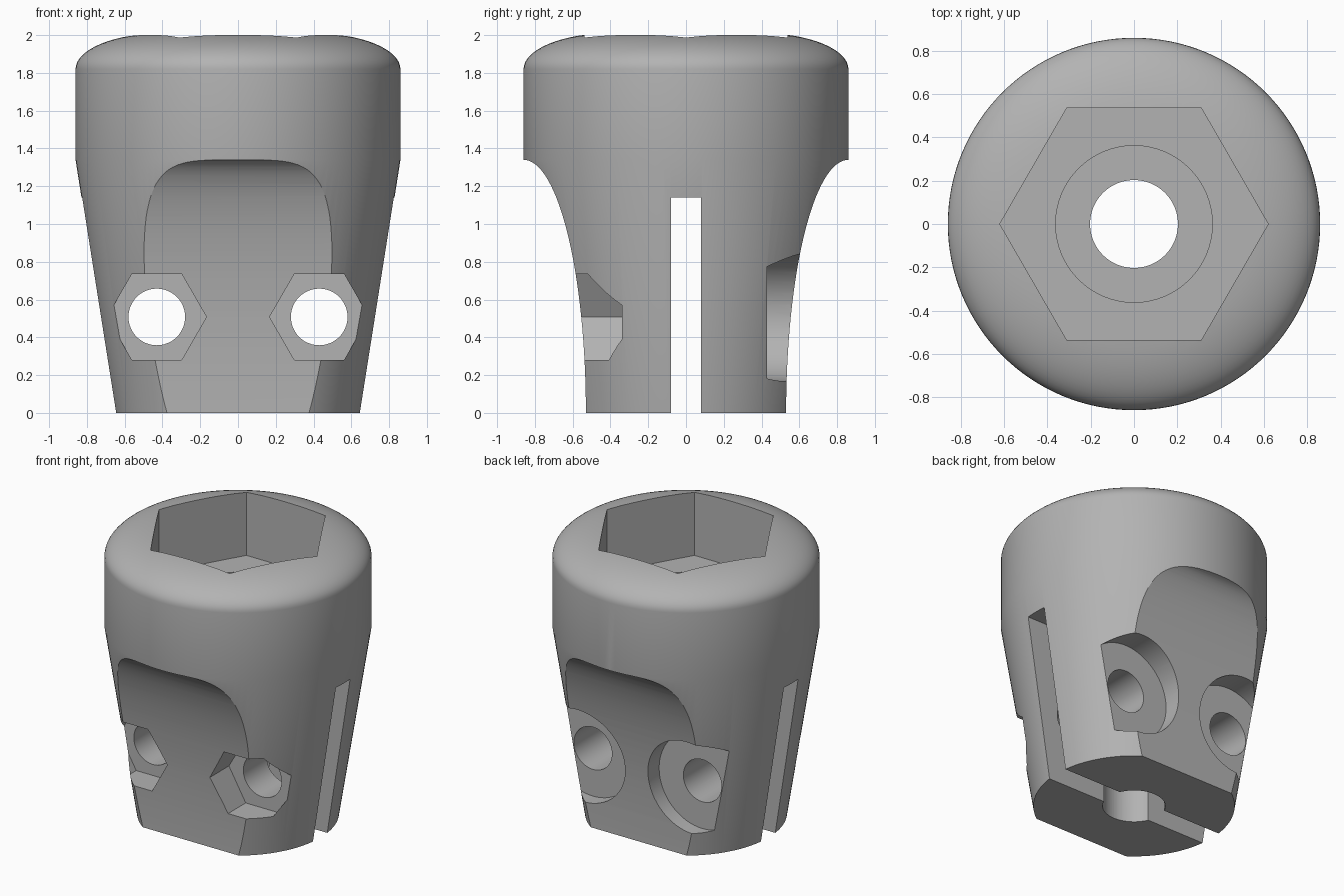
import bpy, bmesh
from math import pi, sin, cos, radians
from mathutils import Matrix, Vector

if "Cube" in bpy.data.objects:
    bpy.data.objects.remove(bpy.data.objects["Cube"], do_unlink=True)

grey = bpy.data.materials.new("plain grey")
grey.use_nodes = True
grey.diffuse_color = (0.45, 0.45, 0.45, 1)
grey.node_tree.nodes["Principled BSDF"].inputs["Base Color"].default_value = grey.diffuse_color


def make(name, bm):
    bmesh.ops.recalc_face_normals(bm, faces=bm.faces)
    mesh = bpy.data.meshes.new(name)
    bm.to_mesh(mesh)
    bm.free()
    mesh.materials.append(grey)
    ob = bpy.data.objects.new(name, mesh)
    bpy.context.collection.objects.link(ob)
    return ob


def prism(name, sides, radius, start, end, axis="Z", turn=0):
    """Regular prism from point start to point end along Z or Y."""
    a, b = Vector(start), Vector(end)
    bm = bmesh.new()
    rot = Matrix.Rotation(radians(90), 4, "X") if axis == "Y" else Matrix()
    matrix = Matrix.Translation((a + b) / 2) @ rot @ Matrix.Rotation(turn, 4, "Z")
    bmesh.ops.create_cone(bm, cap_ends=True, segments=sides, radius1=radius,
                          radius2=radius, depth=(b - a).length, matrix=matrix)
    return make(name, bm)


def extrude_x(name, outline, half):
    """Solid with a y-z outline, stretched along x."""
    bm = bmesh.new()
    face = bm.faces.new([bm.verts.new((-half, y, z)) for y, z in outline])
    new = bmesh.ops.extrude_face_region(bm, geom=[face])["geom"]
    bmesh.ops.translate(bm, vec=(2 * half, 0, 0),
                        verts=[v for v in new if isinstance(v, bmesh.types.BMVert)])
    return make(name, bm)


# Turned body: tapered skirt, straight collar, domed shoulder
profile = [(0, 0), (0.65, 0), (0.86, 1.34), (0.86, 1.82)]
for i in range(1, 17):
    t = i / 16 * pi / 2
    profile.append((0.4 + 0.46 * cos(t), 1.82 + 0.19 * sin(t)))
profile.append((0, 2.01))
bm = bmesh.new()
verts = [bm.verts.new((r, 0, z)) for r, z in profile]
edges = [bm.edges.new(pair) for pair in zip(verts, verts[1:])]
bmesh.ops.spin(bm, geom=verts + edges, cent=(0, 0, 0), axis=(0, 0, 1),
               angle=2 * pi, steps=128, use_merge=True)
bmesh.ops.remove_doubles(bm, verts=bm.verts, dist=1e-5)
body = make("clamp_body", bm)

cutters = []

# Concave elliptical scoops, front and back
for name, side in (("front_scoop", -1), ("back_scoop", 1)):
    outline = [(0.86 - 0.33 * cos(i / 32 * pi / 2), 1.34 * sin(i / 32 * pi / 2))
               for i in range(33)]
    outline += [(1.2, 1.34), (1.2, -0.1), (0.53, -0.1)]
    cutters.append(extrude_x(name, [(side * y, z) for y, z in outline], 1.2))

# Slot splitting the skirt into two jaws
cutters.append(extrude_x("jaw_slot", [(-0.08, -0.1), (0.08, -0.1), (0.08, 1.14), (-0.08, 1.14)], 1.2))

# Hexagonal socket, washer seat and centre bore
cutters.append(prism("hex_socket", 6, 0.62, (0, 0, 1.54), (0, 0, 2.3), turn=pi / 6))
cutters.append(prism("washer_seat", 64, 0.362, (0, 0, 1.4), (0, 0, 1.7)))
cutters.append(prism("centre_bore", 64, 0.203, (0, 0, -0.1), (0, 0, 1.6)))

# Clamp bolt holes with hex nut pockets in front and round seats behind
for name, x in (("left", 0.43), ("right", -0.43)):
    z = 0.508
    cutters.append(prism(name + "_bolt_hole", 48, 0.15, (x, -1, z), (x, 1, z), "Y"))
    cutters.append(prism(name + "_nut_pocket", 6, 0.263, (x, -1, z), (x, -0.34, z), "Y", pi / 6))
    cutters.append(prism(name + "_bolt_seat", 64, 0.34, (x, 0.43, z), (x, 1.2, z), "Y"))

# Make sure the six-sided cutters have corners pointing along x
for ob in cutters:
    if len(ob.data.vertices) == 12:
        centre_x = sum(v.co.x for v in ob.data.vertices) / 12
        reach = max(v.co.x for v in ob.data.vertices) - centre_x
        radius = 0.62 if ob.name == "hex_socket" else 0.263
        if reach < radius * 0.95:
            centre = sum((v.co for v in ob.data.vertices), Vector()) / 12
            axis = "Z" if ob.name == "hex_socket" else "Y"
            ob.data.transform(Matrix.Translation(centre) @ Matrix.Rotation(pi / 6, 4, axis)
                              @ Matrix.Translation(-centre))

# Carve the body, then discard the cutters
bpy.ops.object.select_all(action="DESELECT")
body.select_set(True)
bpy.context.view_layer.objects.active = body
for cutter in cutters:
    cutter.hide_render = True
    mod = body.modifiers.new(cutter.name, "BOOLEAN")
    mod.operation = "DIFFERENCE"
    mod.solver = "EXACT"
    mod.object = cutter
    bpy.ops.object.modifier_apply(modifier=mod.name)
for cutter in cutters:
    bpy.data.objects.remove(cutter, do_unlink=True)

bpy.ops.object.shade_smooth_by_angle(angle=radians(25))
